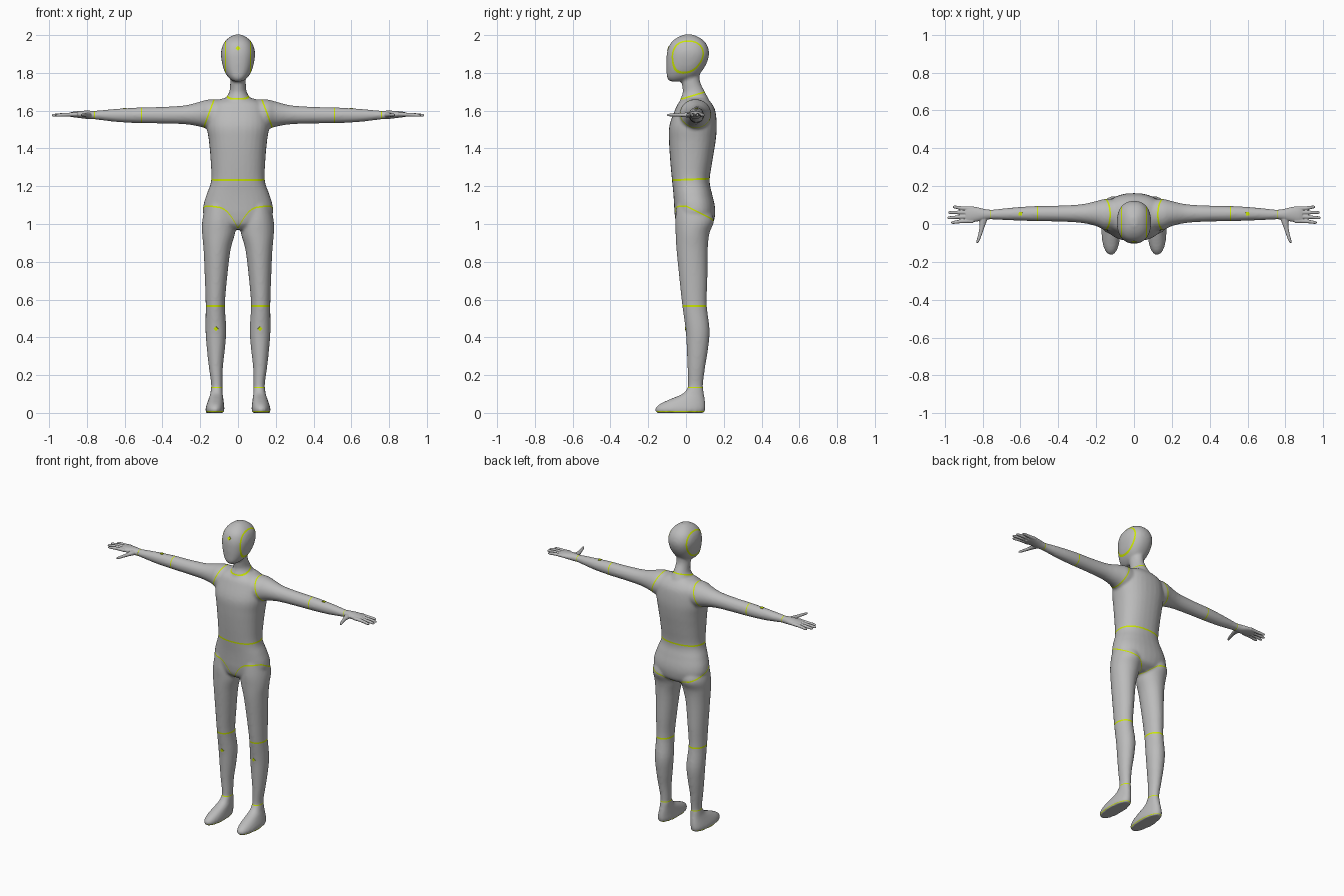
import bpy, bmesh
from math import sin, cos, pi, copysign
from mathutils import Vector
from mathutils.bvhtree import BVHTree

cube = bpy.data.objects.get("Cube")
if cube:
    bpy.data.objects.remove(cube)


def material(name, color):
    m = bpy.data.materials.new(name)
    m.use_nodes = True
    m.diffuse_color = color
    m.node_tree.nodes["Principled BSDF"].inputs["Base Color"].default_value = color
    return m


GREY = material("soft grey", (0.5, 0.5, 0.5, 1))
LIME = material("seam lime", (0.6, 0.8, 0.0, 1))


def smooth_rows(rows, steps=4):
    """Catmull-Rom interpolation between cross-sections."""
    rows = [Vector(r) for r in rows]
    pts = [rows[0]] + rows + [rows[-1]]
    out = []
    for a, b, c, d in zip(pts, pts[1:], pts[2:], pts[3:]):
        for k in range(steps):
            t = k / steps
            out.append(b + (c - a) * (t / 2) + (a * 2 - b * 5 + c * 4 - d) * (t * t / 2)
                       + (b * 3 - a - c * 3 + d) * (t ** 3 / 2))
    return out + [rows[-1]]


def loft(bm, axis, rows, side=1, power=2.0, n=32):
    """Skin of rounded sections; row = position, centre, radius, low, high."""
    rings = []
    for t, c, r, lo, hi in smooth_rows(rows):
        ring = []
        for i in range(n):
            a = 2 * pi * i / n
            ca, sa = cos(a), sin(a)
            u = c + r * copysign(abs(ca) ** (2 / power), ca)
            v = (lo + hi) / 2 + (hi - lo) / 2 * copysign(abs(sa) ** (2 / power), sa)
            x, y, z = {"x": (t, u, v), "y": (u, t, v), "z": (u, v, t)}[axis]
            ring.append(bm.verts.new((x * side, y, z)))
        rings.append(ring)
    faces = [bm.faces.new(rings[0]), bm.faces.new(rings[-1])]
    for p, q in zip(rings, rings[1:]):
        for i in range(n):
            j = (i + 1) % n
            faces.append(bm.faces.new((p[i], p[j], q[j], q[i])))
    bmesh.ops.recalc_face_normals(bm, faces=faces)


def fuse(name, bm, voxel, rounds):
    """Melt overlapping lofts into one smooth skin."""
    mesh = bpy.data.meshes.new(name)
    bm.to_mesh(mesh)
    bm.free()
    obj = bpy.data.objects.new(name, mesh)
    bpy.context.collection.objects.link(obj)
    mod = obj.modifiers.new("melt", "REMESH")
    mod.mode = "VOXEL"
    mod.voxel_size = voxel
    mod = obj.modifiers.new("relax", "SMOOTH")
    mod.factor = 0.5
    mod.iterations = rounds
    done = bpy.data.meshes.new_from_object(
        obj.evaluated_get(bpy.context.evaluated_depsgraph_get()))
    obj.modifiers.clear()
    obj.data = done
    done.name = name
    done.materials.clear()
    for m in (GREY, LIME):
        done.materials.append(m)
    done.shade_smooth()
    return obj


def seam(bm, axis, height, half=0.004, region=lambda p: True):
    """Cut a coloured band where the axis coordinate equals height(p)."""
    no = Vector([float(i == axis) for i in range(3)])
    for v in bm.verts:
        v.co[axis] -= height(v.co)

    def near():
        return [f for f in bm.faces
                if abs(f.calc_center_median()[axis]) < 0.04 and region(f.calc_center_median())]
    for d in (-half, half):
        fs = near()
        es = {e for f in fs for e in f.edges}
        vs = {v for f in fs for v in f.verts}
        bmesh.ops.bisect_plane(bm, geom=fs + list(es) + list(vs), dist=1e-6,
                               plane_co=no * d, plane_no=no)
    for f in near():
        if abs(f.calc_center_median()[axis]) < half:
            f.material_index = 1
    for v in bm.verts:
        v.co[axis] += height(v.co)


bm = bmesh.new()
# Head and neck
loft(bm, "z", [(1.755, 0, .025, -.085, -.01), (1.775, 0, .05, -.1, .05),
               (1.81, 0, .072, -.103, .085), (1.86, 0, .086, -.104, .113),
               (1.91, 0, .09, -.1, .122), (1.955, 0, .077, -.083, .107),
               (1.985, 0, .05, -.05, .075), (2.003, 0, .016, -.01, .035)], power=2.3)
loft(bm, "z", [(1.6, 0, .09, -.05, .14), (1.66, 0, .068, -.03, .12), (1.7, 0, .046, -.017, .1),
               (1.76, 0, .041, -.025, .073), (1.84, 0, .04, -.03, .08)])
# Torso and pelvis
loft(bm, "z", [(.97, 0, .07, -.02, .09), (1.0, 0, .14, -.05, .14), (1.05, 0, .182, -.06, .154),
               (1.1, 0, .183, -.063, .152), (1.16, 0, .165, -.067, .138),
               (1.23, 0, .142, -.074, .125), (1.34, 0, .145, -.084, .141),
               (1.44, 0, .154, -.09, .157), (1.52, 0, .165, -.088, .163),
               (1.6, 0, .155, -.06, .155), (1.64, 0, .13, -.04, .135),
               (1.665, 0, .08, -.01, .11)], power=2.3)
for s in (1, -1):
    # Leg down to the ankle
    loft(bm, "z", [(1.1, .1, .07, -.05, .12), (1.02, .101, .088, -.057, .148),
                   (.95, .103, .087, -.055, .124), (.86, .111, .071, -.05, .115),
                   (.7, .117, .058, -.034, .113), (.57, .12, .051, -.02, .11),
                   (.44, .117, .055, -.002, .125), (.34, .117, .048, .004, .117),
                   (.24, .117, .037, .008, .101), (.15, .112, .03, .01, .09),
                   (.09, .115, .03, .005, .09)], s)
    # Foot
    loft(bm, "z", [(0, .122, .047, -.156, .096), (.02, .122, .05, -.164, .103),
                   (.045, .12, .046, -.142, .103), (.07, .117, .04, -.09, .1),
                   (.1, .114, .033, -.02, .095), (.13, .112, .031, .007, .091)], s, 2.2)
    # Arm
    loft(bm, "x", [(.07, .05, .08, 1.5, 1.66), (.15, .05, .083, 1.5, 1.66),
                   (.2, .055, .066, 1.515, 1.648), (.28, .055, .049, 1.528, 1.628),
                   (.4, .055, .042, 1.532, 1.62), (.52, .055, .04, 1.534, 1.617),
                   (.64, .053, .034, 1.54, 1.61), (.75, .05, .026, 1.553, 1.6),
                   (.785, .05, .026, 1.555, 1.599)], s)
body = fuse("body", bm, 0.008, 5)

# Coloured seams
bm = bmesh.new()
bm.from_mesh(body.data)
seam(bm, 2, lambda p: 1.235 + 0.04 * p.y, 0.005)
seam(bm, 2, lambda p: 0.566, 0.005)
seam(bm, 2, lambda p: 0.135, 0.003)
seam(bm, 2, lambda p: 0.007, 0.002)
seam(bm, 2, lambda p: 1.663 + 0.3 * max(p.y + 0.02, 0), 0.004, lambda p: abs(p.x) < 0.11)
seam(bm, 2, lambda p: 1.075 + 0.02 * min(abs(p.x) / 0.15, 1)
     - 0.1 * max(1 - abs(p.x) / 0.1, 0) ** 2 - 0.5 * max(p.y, 0))
for s in (1, -1):
    seam(bm, 0, lambda p: s * (0.13 + 0.37 * (1.65 - p.z)), 0.004, lambda p: 1.4 < p.z < 1.7)
    seam(bm, 0, lambda p: s * 0.067, 0.003, lambda p: p.z > 1.78)
    seam(bm, 0, lambda p: s * 0.51, 0.003)
    seam(bm, 0, lambda p: s * 0.76, 0.002)
bm.to_mesh(body.data)
skin = BVHTree.FromBMesh(bm)
bm.free()

for s, label in ((1, "left"), (-1, "right")):
    # Hand: palm, four fingers, thumb
    bm = bmesh.new()
    loft(bm, "x", [(.76, .05, .025, 1.555, 1.598), (.79, .05, .029, 1.555, 1.6),
                   (.83, .051, .038, 1.56, 1.599), (.87, .051, .042, 1.565, 1.595),
                   (.89, .05, .038, 1.568, 1.59)], s)
    for y, tip_y, tip in ((.015, .008, .966), (.038, .033, .986), (.061, .061, .982),
                          (.083, .09, .958)):
        loft(bm, "x", [(.85, y, .011, 1.57, 1.592), (.9, y, .0105, 1.569, 1.589),
                       ((.9 + tip) / 2, (y + tip_y) / 2, .009, 1.568, 1.587),
                       (tip - .01, tip_y, .008, 1.568, 1.583),
                       (tip, tip_y, .005, 1.571, 1.579)], s, n=12)
    loft(bm, "y", [(.05, .79, .024, 1.56, 1.594), (.02, .796, .02, 1.562, 1.592),
                   (-.02, .804, .013, 1.567, 1.588), (-.06, .815, .01, 1.569, 1.586),
                   (-.09, .825, .008, 1.57, 1.584), (-.1, .829, .004, 1.573, 1.581)], s, n=14)
    fuse(label + "_hand", bm, 0.003, 3)


def marker(name, origin, direction):
    """Small diamond plate resting on the skin."""
    hit, normal, _, _ = skin.ray_cast(Vector(origin), Vector(direction))
    bpy.ops.mesh.primitive_cylinder_add(vertices=4, radius=0.013, depth=0.005, location=hit)
    plate = bpy.context.object
    plate.name = name
    plate.rotation_euler = normal.to_track_quat("Z", "Y").to_euler()
    plate.data.materials.append(LIME)


marker("forehead_marker", (0, -1, 1.93), (0, 1, 0))
for s, label in ((1, "left"), (-1, "right")):
    marker(label + "_shin_marker", (0.117 * s, -1, 0.445), (0, 1, 0))
    marker(label + "_forearm_marker", (0.6 * s, 0.054, 3), (0, 0, -1))
